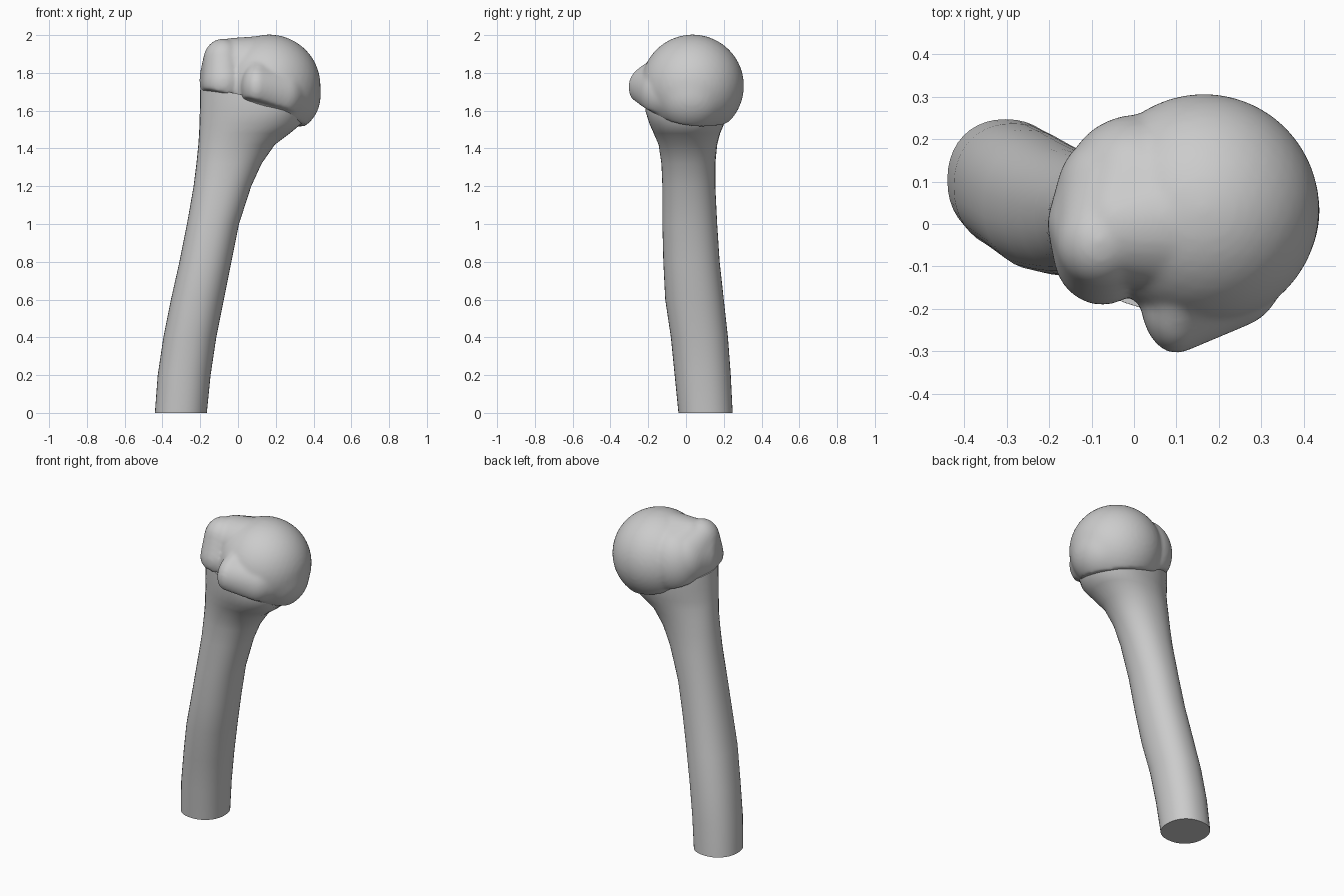
import bpy, bmesh, math
from mathutils import Vector, Matrix

cube = bpy.data.objects.get("Cube")
if cube:
    bpy.data.objects.remove(cube)

bone = bpy.data.materials.new("bone_grey")
bone.use_nodes = True
colour = (0.6, 0.6, 0.6, 1)
bone.diffuse_color = colour
bone.node_tree.nodes["Principled BSDF"].inputs["Base Color"].default_value = colour

# Tilted growth plate that separates the cap from the shaft
PLATE_NORMAL = Vector((0.25, 0.15, 1)).normalized()
PLATE_HEIGHT = 1.64


def cut(bm, height, keep_above):
    """Slice at the growth plate and close the opening."""
    bmesh.ops.bisect_plane(
        bm, geom=bm.verts[:] + bm.edges[:] + bm.faces[:],
        plane_co=(0, 0, height), plane_no=PLATE_NORMAL,
        clear_inner=keep_above, clear_outer=not keep_above)
    rim = [e for e in bm.edges if e.is_boundary]
    if rim:
        bmesh.ops.holes_fill(bm, edges=rim, sides=0)
    bmesh.ops.recalc_face_normals(bm, faces=bm.faces)


def add_object(name, bm):
    mesh = bpy.data.meshes.new(name)
    bm.to_mesh(mesh)
    bm.free()
    mesh.materials.append(bone)
    obj = bpy.data.objects.new(name, mesh)
    bpy.context.collection.objects.link(obj)
    return obj


def hull(ellipsoids):
    """Skin stretched tightly around a group of ellipsoids (centre, radii)."""
    ball = bmesh.new()
    bmesh.ops.create_icosphere(ball, subdivisions=4, radius=1)
    skin = bmesh.new()
    for centre, radii in ellipsoids:
        place = Matrix.Translation(centre) @ Matrix.Diagonal((*radii, 1))
        for v in ball.verts:
            skin.verts.new(place @ v.co)
    ball.free()
    bmesh.ops.convex_hull(skin, input=skin.verts[:])
    bmesh.ops.delete(skin, geom=[v for v in skin.verts if not v.link_faces],
                     context="VERTS")
    return skin


# Shaft: oval rings given as height, x range, y range, taper towards the left
rings = [
    (0.00, -0.440, -0.165, -0.04, 0.247, 0.0),
    (0.20, -0.425, -0.145, -0.06, 0.237, 0.0),
    (0.40, -0.395, -0.115, -0.08, 0.222, 0.0),
    (0.60, -0.355, -0.075, -0.11, 0.200, 0.0),
    (0.80, -0.310, -0.035, -0.12, 0.178, 0.0),
    (1.00, -0.270, 0.005, -0.125, 0.165, 0.0),
    (1.20, -0.235, 0.070, -0.125, 0.155, 0.0),
    (1.32, -0.220, 0.125, -0.13, 0.155, 0.0),
    (1.42, -0.210, 0.195, -0.145, 0.165, 0.05),
    (1.48, -0.206, 0.275, -0.17, 0.180, 0.12),
    (1.53, -0.204, 0.335, -0.19, 0.198, 0.2),
    (1.60, -0.202, 0.350, -0.21, 0.218, 0.25),
    (1.75, -0.200, 0.350, -0.21, 0.220, 0.25),
]
SIDES = 40
bm = bmesh.new()
loops = []
for z, x0, x1, y0, y1, taper in rings:
    loop = []
    for i in range(SIDES):
        a = math.tau * i / SIDES
        c, s = math.cos(a), math.sin(a)
        # slightly squared oval
        c = math.copysign(abs(c) ** 0.92, c)
        s = math.copysign(abs(s) ** 0.92, s) * (1 + taper * c * 0.8)
        loop.append(bm.verts.new(((x0 + x1) / 2 + c * (x1 - x0) / 2,
                                  (y0 + y1) / 2 + s * (y1 - y0) / 2, z)))
    loops.append(loop)
for low, high in zip(loops, loops[1:]):
    for i in range(SIDES):
        j = (i + 1) % SIDES
        bm.faces.new((low[i], low[j], high[j], high[i]))
bm.faces.new(loops[0])
bm.faces.new(loops[-1])
cut(bm, PLATE_HEIGHT + 0.02, False)
shaft = add_object("shaft", bm)
bpy.ops.object.select_all(action="DESELECT")
bpy.context.view_layer.objects.active = shaft
shaft.select_set(True)
bpy.ops.object.shade_smooth_by_angle(angle=math.radians(45))

# Cap: the ball and both tubercles, fused into one skin
ball_joint = [
    ((0.165, 0.035, 1.732), (0.272, 0.272, 0.271)),
    ((0.250, 0.030, 1.680), (0.188, 0.200, 0.195)),
]
large_tubercle = [
    ((-0.080, -0.040, 1.865), (0.104, 0.112, 0.116)),  # top
    ((-0.075, -0.065, 1.750), (0.116, 0.126, 0.130)),  # front
    ((-0.120, 0.000, 1.760), (0.084, 0.090, 0.150)),   # outer side
    ((-0.040, 0.070, 1.770), (0.143, 0.150, 0.170)),   # back
]
saddle = [
    ((0.010, 0.100, 1.750), (0.170, 0.158, 0.200)),
    ((-0.030, 0.000, 1.845), (0.120, 0.140, 0.140)),
    ((0.120, 0.020, 1.800), (0.150, 0.190, 0.195)),
]
small_tubercle = [
    ((0.100, -0.170, 1.725), (0.086, 0.135, 0.125)),   # peak
    ((0.120, -0.090, 1.800), (0.090, 0.120, 0.110)),   # upper slope
    ((0.220, -0.120, 1.690), (0.130, 0.128, 0.140)),   # ridge
    ((0.250, -0.020, 1.690), (0.150, 0.180, 0.160)),   # inner slope
]
cap_bm = bmesh.new()
for group, drop in ((ball_joint, 0.03), (large_tubercle, -0.01),
                    (saddle, 0), (small_tubercle, 0)):
    part = hull(group)
    cut(part, PLATE_HEIGHT - drop, True)
    temp = bpy.data.meshes.new("lump")
    part.to_mesh(temp)
    part.free()
    cap_bm.from_mesh(temp)
    bpy.data.meshes.remove(temp)
cap = add_object("joint_cap", cap_bm)
remesh = cap.modifiers.new("fuse", "REMESH")
remesh.mode = "VOXEL"
remesh.voxel_size = 0.011
remesh.use_smooth_shade = True
soften = cap.modifiers.new("soften", "SMOOTH")
soften.factor = 0.5
soften.iterations = 8
